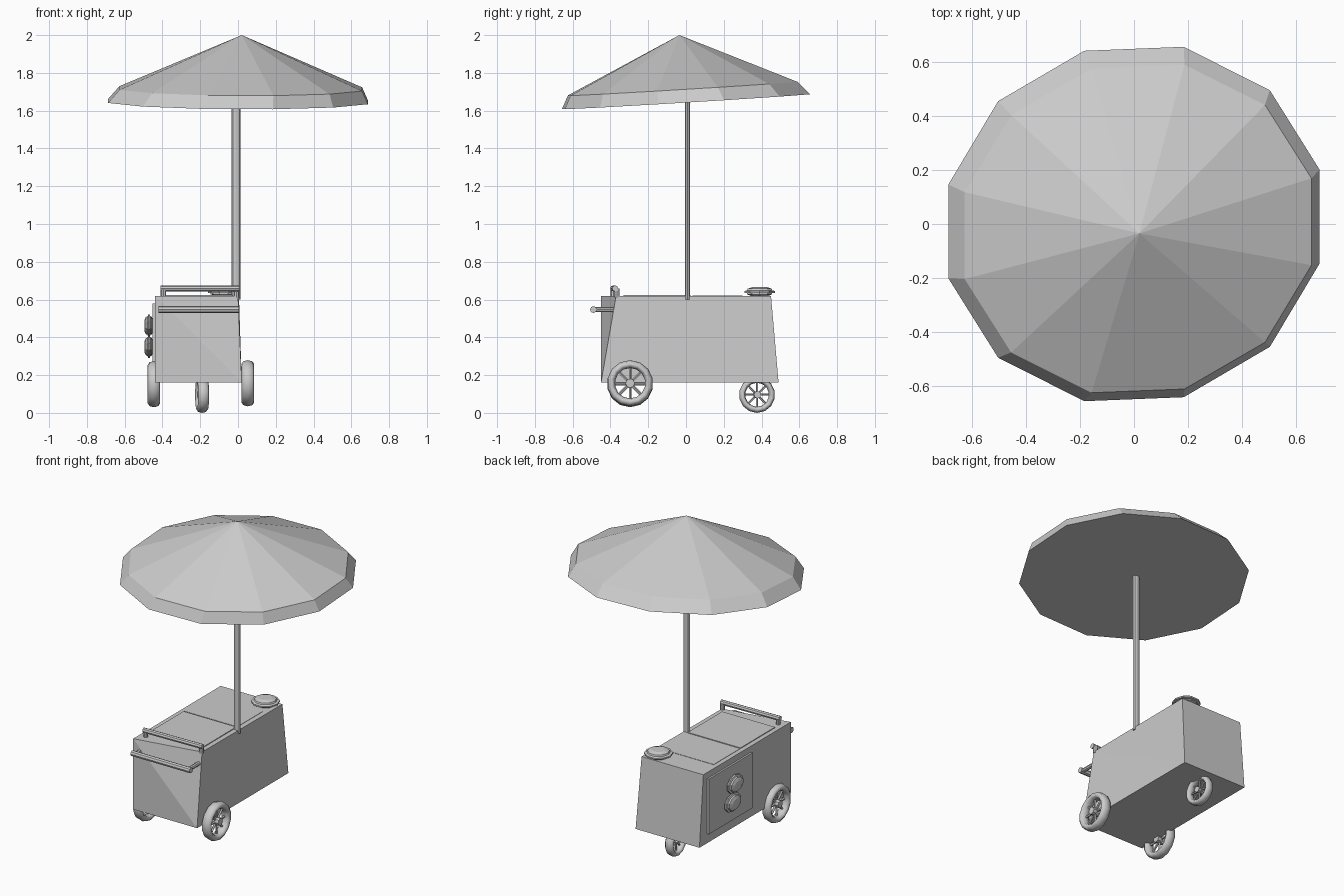
import bpy, bmesh, math
from mathutils import Matrix, Vector

if "Cube" in bpy.data.objects:
    bpy.data.objects.remove(bpy.data.objects["Cube"])

grey = bpy.data.materials.new("light_grey")
grey.diffuse_color = (0.6, 0.6, 0.6, 1)
grey.use_nodes = True
grey.node_tree.nodes["Principled BSDF"].inputs["Base Color"].default_value = grey.diffuse_color


def make(name, bm, smooth=False):
    bmesh.ops.recalc_face_normals(bm, faces=bm.faces)
    me = bpy.data.meshes.new(name)
    bm.to_mesh(me)
    bm.free()
    me.materials.append(grey)
    for p in me.polygons:
        p.use_smooth = smooth
    ob = bpy.data.objects.new(name, me)
    bpy.context.collection.objects.link(ob)
    return ob


def hull_of_corners(name, bottom, top):
    """Eight-cornered solid with corners in order around."""
    bm = bmesh.new()
    b = [bm.verts.new(v) for v in bottom]
    t = [bm.verts.new(v) for v in top]
    bm.faces.new(b[::-1])
    bm.faces.new(t)
    for i in range(4):
        j = (i + 1) % 4
        bm.faces.new((b[i], b[j], t[i]))
        bm.faces.new((b[j], t[j], t[i]))
    return make(name, bm)


def box(name, lo, hi):
    (x0, y0, z0), (x1, y1, z1) = lo, hi
    ring = [(x0, y0), (x1, y0), (x1, y1), (x0, y1)]
    return hull_of_corners(name, [(*p, z0) for p in ring], [(*p, z1) for p in ring])


def add_rod(bm, a, b, r, sides=8):
    a, b = Vector(a), Vector(b)
    d = b - a
    m = Matrix.Translation((a + b) / 2) @ d.to_track_quat('Z', 'Y').to_matrix().to_4x4()
    bmesh.ops.create_cone(bm, cap_ends=True, segments=sides, radius1=r, radius2=r,
                          depth=d.length, matrix=m)


def lathe(bm, profile, sides, mat, closed=False):
    """Revolve (radius, height) points round z, then transform."""
    rings = []
    for r, h in profile:
        rings.append([bm.verts.new(mat @ Vector((r * math.cos(a), r * math.sin(a), h)))
                      for a in (math.tau * i / sides for i in range(sides))])
    n = len(rings)
    for k in range(n if closed else n - 1):
        p, q = rings[k], rings[(k + 1) % n]
        for i in range(sides):
            j = (i + 1) % sides
            bm.faces.new((p[i], p[j], q[j], q[i]))
    if not closed:
        bm.faces.new(rings[0])
        bm.faces.new(rings[-1])


# Cart body: tapered at the back, right front corner leaning in
hull_of_corners("cart_body",
                [(-.44, -.45, .16), (.02, -.45, .16), (.02, .49, .16), (-.44, .49, .16)],
                [(-.44, -.45, .62), (0, -.37, .62), (.005, .45, .62), (-.44, .45, .62)])

# Thin lids on the counter, and the serving panel on the left side
box("front_lid", (-.41, -.33, .615), (-.03, .025, .625))
box("back_lid", (-.41, .035, .615), (-.03, .30, .622))
box("side_panel", (-.452, -.04, .22), (-.43, .41, .58))

# Umbrella pole (oval) and canopy
bm = bmesh.new()
lathe(bm, [(1, .60), (1, 1.66)], 8,
      Matrix.Translation((-.01, .008, 0)) @ Matrix.Diagonal((.024, .014, 1, 1)))
make("umbrella_pole", bm)

bm = bmesh.new()
rings = []
for cx, cy, rx, ry, z in ((0, 0, .712, .672, 1.648), (.015, -.018, .665, .622, 1.718)):
    ring = []
    for i in range(12):
        a = math.radians(15 + 30 * i)
        x, y = cx + rx * math.cos(a), cy + ry * math.sin(a)
        ring.append(bm.verts.new((x, y + .04 * x, z + .061 * y - .005 * x)))
    rings.append(ring)
apex = bm.verts.new((.02, -.035, 2))
bm.faces.new(rings[0])
for i in range(12):
    j = (i + 1) % 12
    bm.faces.new((rings[0][i], rings[0][j], rings[1][j], rings[1][i]))
    bm.faces.new((rings[1][i], rings[1][j], apex))
make("umbrella_canopy", bm)


# Wheels: rounded tyre, hub and spokes
def wheel(name, pos, r, width, turn=0):
    m = (Matrix.Translation(pos) @ Matrix.Rotation(turn, 4, 'Z')
         @ Matrix.Rotation(math.pi / 2, 4, 'Y'))
    t = r * .17
    bm = bmesh.new()
    section = [(r - t + t * math.cos(a), width / 2 * math.sin(a))
               for a in (math.tau * k / 8 for k in range(8))]
    lathe(bm, section, 14, m, closed=True)
    make(name + "_tyre", bm, True)
    bm = bmesh.new()
    add_rod(bm, m @ Vector((0, 0, -width * .42)), m @ Vector((0, 0, width * .42)), r * .2)
    for k in range(8):
        a = math.tau * k / 8
        d = Vector((math.cos(a), math.sin(a), 0))
        add_rod(bm, m @ (d * r * .15), m @ (d * r * .72), r * .06, 5)
    make(name + "_spokes", bm)


wheel("right_wheel", (.052, -.296, .157), .122, .068)
wheel("left_wheel", (-.445, -.296, .152), .122, .066)
wheel("back_wheel", (-.19, .376, .096), .096, .058, math.radians(6))

# Push handle on the front face
bm = bmesh.new()
add_rod(bm, (-.42, -.49, .547), (.005, -.49, .547), .018)
for x, y in ((-.395, -.44), (-.015, -.37)):
    add_rod(bm, (x, -.49, .547), (x, y, .547), .013)
make("push_handle", bm)

# Rail on the counter
bm = bmesh.new()
add_rod(bm, (-.41, -.385, .659), (.008, -.375, .659), .016)
for x, y in ((-.395, -.385), (-.008, -.365)):
    add_rod(bm, (x, y, .61), (x, y, .659), .014)
make("counter_rail", bm)


# Round stacked food pieces: one on the counter, two on the side panel
def stack(name, mat):
    bm = bmesh.new()
    lathe(bm, [(.05, 0), (.07, .008), (.07, .014), (.085, .016), (.085, .025),
               (.07, .029), (.066, .038), (.04, .046)], 10, mat)
    make(name, bm)


stack("counter_bun", Matrix.Translation((-.075, .39, .62)))
for i, (y, z) in enumerate(((.167, .462), (.19, .35))):
    stack("side_bun_%d" % (i + 1), Matrix.Translation((-.45, y, z))
          @ Matrix.Diagonal((1, .95, .69, 1)) @ Matrix.Rotation(-math.pi / 2, 4, 'Y'))
